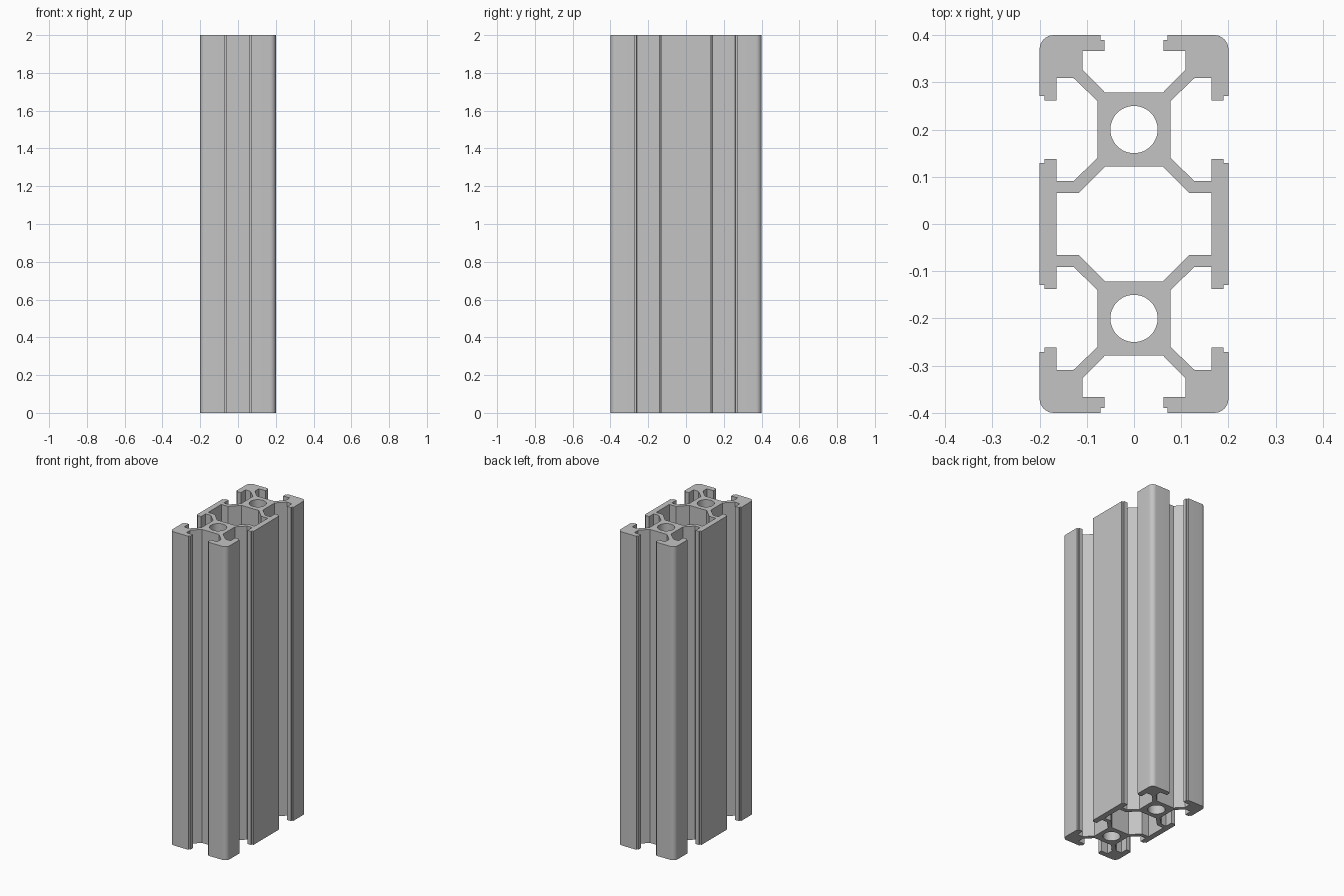
import bpy
import bmesh
from math import cos, sin, pi

if "Cube" in bpy.data.objects:
    bpy.data.objects.remove(bpy.data.objects["Cube"], do_unlink=True)

LENGTH = 2.0
BORE_Y, BORE_R, BORE_SIDES = 0.2, 0.05, 48
CORNER_R, CORNER_STEPS = 0.03, 8

# Aluminium material
metal = bpy.data.materials.new("aluminium_grey")
metal.use_nodes = True
grey = (0.55, 0.55, 0.55, 1.0)
metal.diffuse_color = grey
metal.node_tree.nodes["Principled BSDF"].inputs["Base Color"].default_value = grey


def arc(cx, cy, radius, start, end, steps):
    angles = [start + (end - start) * i / steps for i in range(steps + 1)]
    return [(cx + radius * cos(a), cy + radius * sin(a)) for a in angles]


def mirror_quarter(points):
    """Close a first-quadrant path by mirroring it in x and in y."""
    half = points + [(x, -y) for x, y in reversed(points)]
    return half + [(-x, y) for x, y in reversed(half)]


# End slot: web, hooked lip, then the rounded outer corner
end_slot = [(0.061, 0.278), (0.109, 0.327), (0.109, 0.366), (0.062, 0.366),
            (0.062, 0.39), (0.071, 0.39), (0.071, 0.4)]
corner = arc(0.2 - CORNER_R, 0.4 - CORNER_R, CORNER_R, pi / 2, 0, CORNER_STEPS)

# Side slot: symmetric about the bore centre line
lip = [(0.2, 0.071), (0.19, 0.071), (0.19, 0.062), (0.164, 0.062),
       (0.164, 0.109), (0.128, 0.109), (0.077, 0.06)]
side_slot = [(x, BORE_Y + d) for x, d in lip]
side_slot += [(x, BORE_Y - d) for x, d in reversed(lip)]

outline = mirror_quarter(end_slot + corner + side_slot)
cavity = mirror_quarter([(0.061, 0.122), (0.117, 0.066), (0.164, 0.066)])
bores = [arc(0, y, BORE_R, 0, 2 * pi, BORE_SIDES)[:-1] for y in (BORE_Y, -BORE_Y)]

# Fill the cross-section, leaving the cavity and bores open, and extrude it
bm = bmesh.new()
for loop in [outline, cavity] + bores:
    verts = [bm.verts.new((x, y, 0)) for x, y in loop]
    for a, b in zip(verts, verts[1:] + verts[:1]):
        bm.edges.new((a, b))
bmesh.ops.triangle_fill(bm, edges=bm.edges[:], use_beauty=True, normal=(0, 0, 1))
extruded = bmesh.ops.extrude_face_region(bm, geom=bm.faces[:], use_keep_orig=True)
top = [g for g in extruded["geom"] if isinstance(g, bmesh.types.BMVert)]
bmesh.ops.translate(bm, verts=top, vec=(0, 0, LENGTH))
bmesh.ops.recalc_face_normals(bm, faces=bm.faces[:])

mesh = bpy.data.meshes.new("slotted_rail")
bm.to_mesh(mesh)
bm.free()
mesh.materials.append(metal)
rail = bpy.data.objects.new("slotted_rail", mesh)
bpy.context.collection.objects.link(rail)

# Smooth the rounded corners and bores, keep the profile edges sharp
bpy.ops.object.select_all(action="DESELECT")
rail.select_set(True)
bpy.context.view_layer.objects.active = rail
bpy.ops.object.shade_smooth_by_angle(angle=pi / 6)
